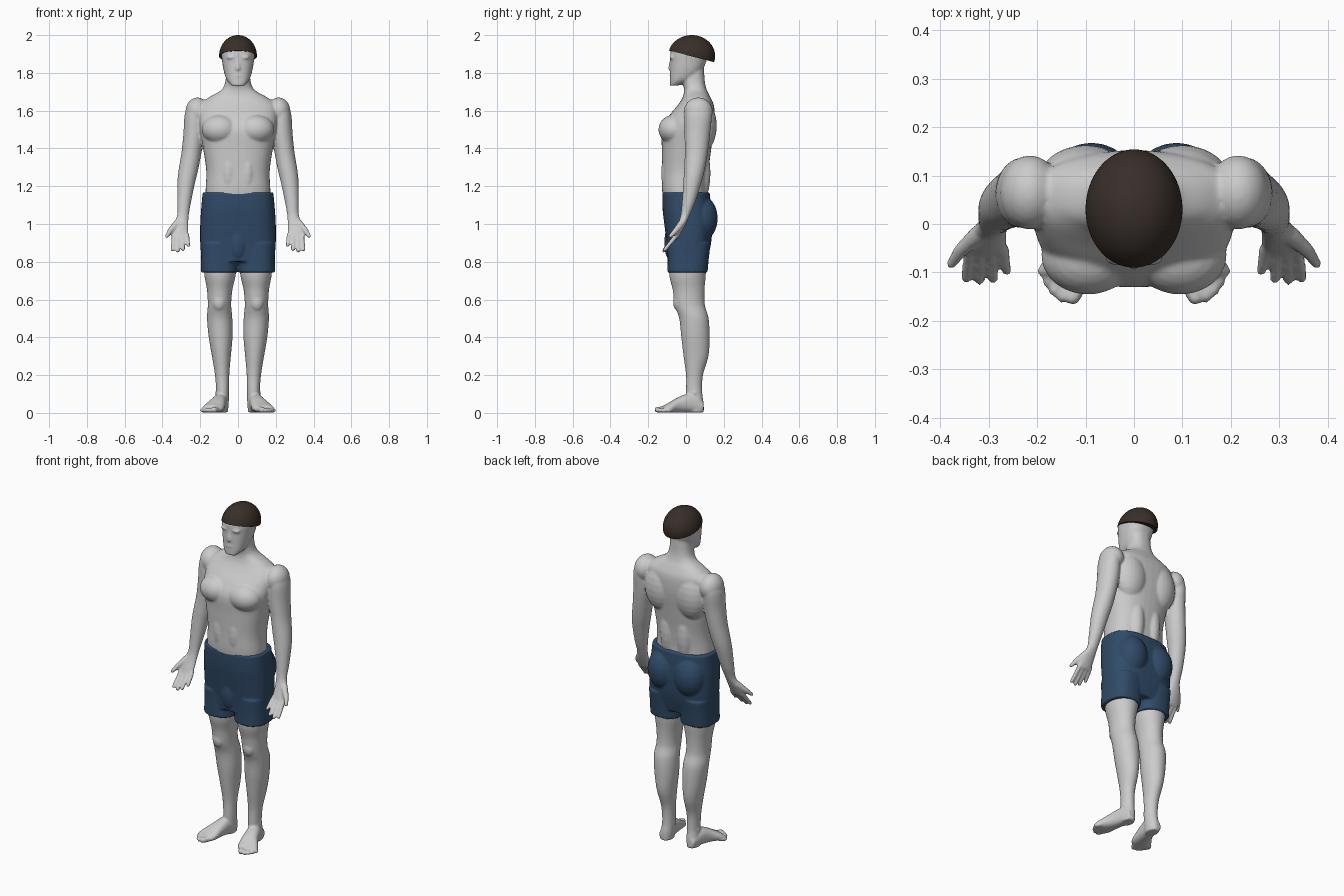
import bpy, bmesh, math
from mathutils import Vector, Matrix


def spline(keys, steps=5):
    """Catmull-Rom interpolation through tuples of numbers."""
    out = []
    for i in range(len(keys) - 1):
        k = [keys[max(i - 1, 0)], keys[i], keys[i + 1], keys[min(i + 2, len(keys) - 1)]]
        for s in range(steps):
            t = s / steps
            out.append([0.5 * (2 * b + (c - a) * t + (2 * a - 5 * b + 4 * c - d) * t * t
                               + (3 * b - a - 3 * c + d) * t ** 3) for a, b, c, d in zip(*k)])
    return out + [list(keys[-1])]


def loft(bm, keys, side=1, power=2.0, u=(1, 0, 0), v=(0, 1, 0), n=40):
    """Closed skin through super-ellipse rings given as (x, y, z, ru, rv)."""
    u, v = Vector(u), Vector(v)
    rings = []
    for x, y, z, ru, rv in spline(keys):
        ring = []
        for i in range(n):
            a = 2 * math.pi * i / n
            c, s = math.cos(a), math.sin(a)
            p = (Vector((x, y, z)) + u * ru * math.copysign(abs(c) ** (2 / power), c)
                 + v * rv * math.copysign(abs(s) ** (2 / power), s))
            ring.append(bm.verts.new((p.x * side, p.y, p.z)))
        rings.append(ring)
    faces = [bm.faces.new(rings[0]), bm.faces.new(rings[-1])]
    for a, b in zip(rings, rings[1:]):
        for i in range(n):
            j = (i + 1) % n
            faces.append(bm.faces.new((a[i], a[j], b[j], b[i])))
    bmesh.ops.recalc_face_normals(bm, faces=faces)


def blob(bm, pos, radii, side=1, seg=24):
    m = Matrix.Translation((pos[0] * side, pos[1], pos[2])) @ Matrix.Diagonal((*radii, 1))
    bmesh.ops.create_uvsphere(bm, u_segments=seg, v_segments=seg // 2, radius=1, matrix=m)


def digit(bm, a, b, ra, rb, side=1):
    """Finger or toe: a tight row of balls that fuse in the remesh."""
    for i in range(13):
        t = i / 12
        blob(bm, Vector(a).lerp(Vector(b), t), [ra + (rb - ra) * t] * 3, side, 12)


def finish(bm, name, color=None, voxel=None, smooth=6):
    me = bpy.data.meshes.new(name)
    bm.to_mesh(me)
    bm.free()
    ob = bpy.data.objects.new(name, me)
    bpy.context.collection.objects.link(ob)
    if color:
        mat = bpy.data.materials.new(name + "_color")
        mat.diffuse_color = (*color, 1)
        me.materials.append(mat)
    for p in me.polygons:
        p.use_smooth = True
    if voxel:
        r = ob.modifiers.new("fuse", 'REMESH')
        r.mode, r.voxel_size, r.use_smooth_shade = 'VOXEL', voxel, True
        s = ob.modifiers.new("soften", 'SMOOTH')
        s.factor, s.iterations = 0.5, smooth
    return ob


bm = bmesh.new()
# torso and neck
loft(bm, [(0, .02, .85, .16, .09), (0, .012, 1.0, .17, .11), (0, -.007, 1.16, .172, .118),
          (0, -.004, 1.28, .168, .123), (0, .003, 1.40, .185, .131), (0, .01, 1.50, .203, .138),
          (0, .03, 1.57, .21, .122), (0, .052, 1.63, .205, .095), (0, .056, 1.67, .155, .074),
          (0, .05, 1.71, .088, .06), (0, .04, 1.76, .066, .059), (0, .036, 1.85, .062, .058)], power=2.4)
# head
loft(bm, [(0, -.064, 1.732, .034, .021), (0, -.03, 1.76, .058, .055), (0, -.003, 1.80, .073, .081),
          (0, .012, 1.86, .084, .095), (0, .02, 1.92, .088, .1), (0, .025, 1.97, .058, .072)], power=2.4)
# nose and mouth
digit(bm, (0, -.076, 1.875), (0, -.081, 1.825), .009, .014)
blob(bm, (0, -.079, 1.785), (.024, .009, .009))

for s in (1, -1):
    # brow, chest, shoulder blade and shoulder muscles
    blob(bm, (.034, -.074, 1.882), (.028, .012, .01), s)
    blob(bm, (.095, -.065, 1.50), (.097, .081, .078), s)
    blob(bm, (.10, .085, 1.52), (.10, .078, .14), s)
    blob(bm, (.215, .065, 1.595), (.063, .077, .075), s)
    # abdomen and lower back
    blob(bm, (.05, -.06, 1.27), (.05, .072, .15), s)
    blob(bm, (.055, .06, 1.27), (.055, .07, .18), s)
    # arm and palm
    loft(bm, [(.215, .065, 1.64, .045, .06), (.23, .065, 1.58, .052, .072), (.233, .06, 1.48, .056, .068),
              (.246, .055, 1.38, .053, .061), (.262, .045, 1.29, .052, .055), (.274, .034, 1.22, .047, .048),
              (.285, .015, 1.12, .037, .036), (.291, -.003, 1.05, .031, .025), (.302, -.022, 1.0, .039, .021),
              (.307, -.045, .95, .044, .018), (.306, -.056, .925, .04, .014)], s)
    # fingers and thumb
    for x, tip in ((.271, (.262, -.098, .887)), (.294, (.290, -.114, .866)),
                   (.317, (.319, -.117, .857)), (.339, (.347, -.112, .864))):
        digit(bm, (x, -.05, .94), tip, .0135, .0105, s)
    digit(bm, (.322, -.022, 1.005), (.358, -.055, .965), .02, .015, s)
    digit(bm, (.358, -.055, .965), (.377, -.082, .936), .015, .011, s)
    # leg and kneecap
    loft(bm, [(.095, .02, .90, .082, .09), (.095, .008, .75, .085, .098), (.097, .014, .65, .067, .084),
              (.098, .02, .57, .062, .08), (.097, .042, .50, .067, .078), (.092, .05, .40, .063, .075),
              (.088, .053, .30, .05, .066), (.084, .045, .20, .038, .045), (.082, .043, .11, .034, .043),
              (.085, .048, .05, .036, .046), (.087, .05, .002, .033, .045)], s)
    blob(bm, (.1, -.042, .585), (.035, .026, .045), s)
    # ankle bones
    blob(bm, (.083, .045, .105), (.039, .018, .02), s)
    # foot, turned slightly outward
    loft(bm, [(.086, .088, .03, .028, .029), (.095, .02, .05, .038, .049), (.11, -.04, .042, .045, .041),
              (.13, -.09, .027, .057, .026), (.14, -.115, .021, .053, .019)], s, 2.3,
         (.97, .25, 0), (0, 0, 1))
    # toes
    for base, tip, r in (((.108, -.115), (.126, -.152), .017), ((.13, -.112), (.149, -.151), .013),
                         ((.148, -.105), (.164, -.138), .013), ((.162, -.095), (.177, -.119), .013),
                         ((.175, -.08), (.188, -.097), .013)):
        digit(bm, (*base, r + .002), (*tip, r), r, r * .95, s)
finish(bm, "body", voxel=.006)

# shorts: hips, seat and two short legs fused together
bm = bmesh.new()
loft(bm, [(0, 0, 1.168, .187, .125), (0, .005, 1.08, .195, .129), (0, .012, 1.0, .2, .127),
          (0, .015, .90, .2, .118), (0, .008, .80, .192, .102)], power=2.7)
for s in (1, -1):
    blob(bm, (.088, .082, 1.03), (.092, .086, .12), s)
    loft(bm, [(.1, .016, .90, .097, .115), (.1, .012, .82, .096, .109), (.1, .008, .744, .097, .106)], s, 2.5)
# front fold
blob(bm, (0, -.085, .90), (.045, .03, .09))
finish(bm, "shorts", (.03, .07, .14), .006, 4)

# hair: dome cut by a plane that slopes down towards the nape
bm = bmesh.new()
blob(bm, (0, .03, 1.89), (.1, .124, .11), seg=64)
cut = bmesh.ops.bisect_plane(bm, geom=bm.verts[:] + bm.edges[:] + bm.faces[:], plane_co=(0, -.09, 1.918),
                             plane_no=Vector((0, .06, .235)).normalized(), clear_inner=True)
rim = [e for e in cut['geom_cut'] if isinstance(e, bmesh.types.BMEdge)]
bmesh.ops.contextual_create(bm, geom=rim)
hair = finish(bm, "hair", (.04, .028, .022))
bpy.ops.object.select_all(action='DESELECT')
hair.select_set(True)
bpy.context.view_layer.objects.active = hair
bpy.ops.object.shade_smooth_by_angle(angle=math.radians(40))
